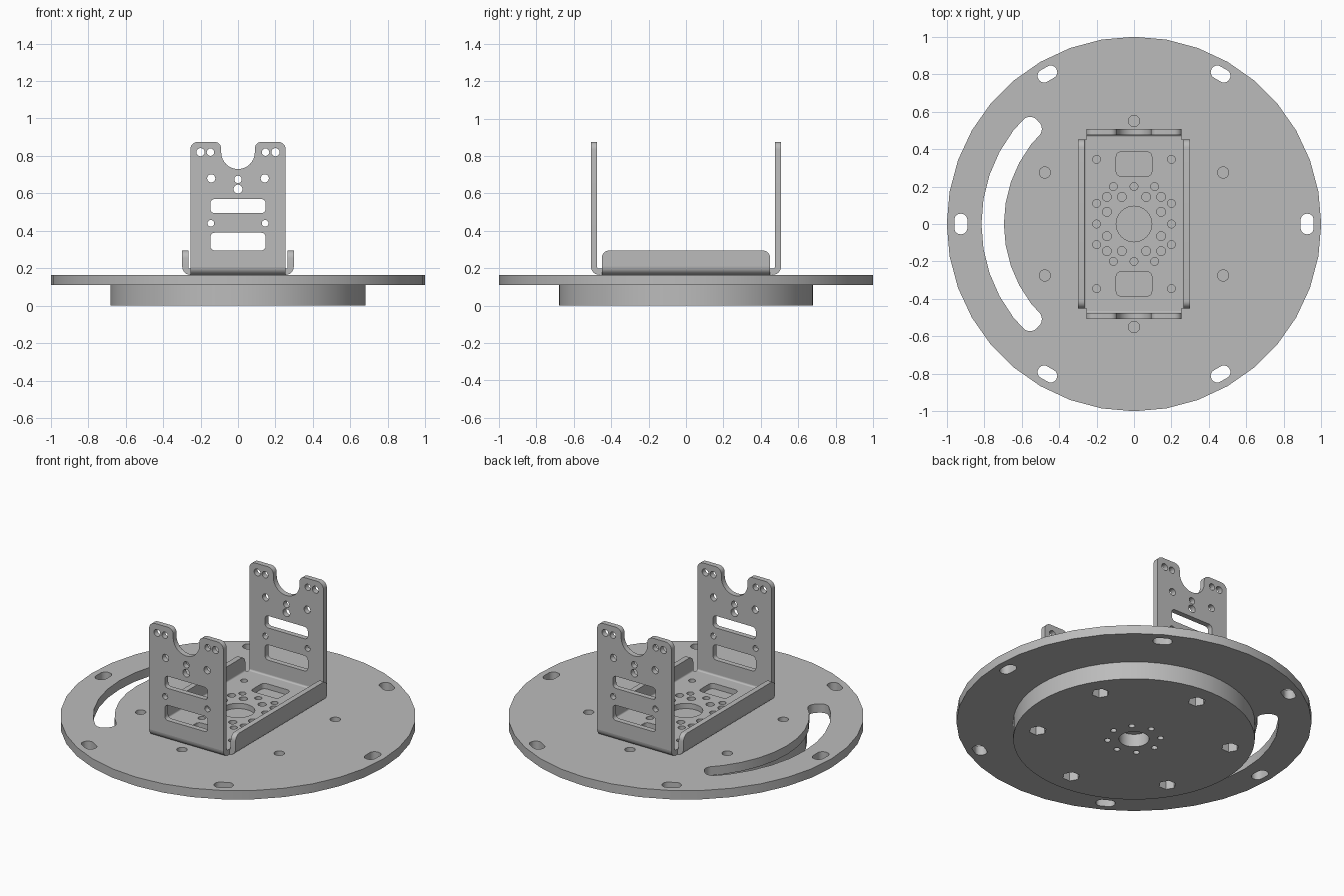
import bpy, bmesh
from math import sin, cos, tan, pi, radians
from mathutils import Vector, Matrix

cube = bpy.data.objects.get("Cube")
if cube:
    bpy.data.objects.remove(cube, do_unlink=True)

grey = bpy.data.materials.new("plain grey")
grey.use_nodes = True
grey.diffuse_color = (0.5, 0.5, 0.5, 1)
grey.node_tree.nodes["Principled BSDF"].inputs["Base Color"].default_value = grey.diffuse_color

parts = []
UPRIGHT_X = Matrix.Rotation(pi / 2, 4, 'X')                       # profile in x, z
UPRIGHT_Y = Matrix.Rotation(pi / 2, 4, 'Z') @ UPRIGHT_X           # profile in y, z


def circle(x, y, r, n=16, start=0.0):
    return [(x + r * cos(start + 2 * pi * i / n), y + r * sin(start + 2 * pi * i / n))
            for i in range(n)]


def fillet(corners, steps=6):
    """Round the corners of a polygon given as (x, y, radius)."""
    out = []
    for i, (x, y, r) in enumerate(corners):
        p = Vector((x, y))
        if r == 0:
            out.append((x, y))
            continue
        a = (Vector(corners[i - 1][:2]) - p).normalized()
        b = (Vector(corners[(i + 1) % len(corners)][:2]) - p).normalized()
        half = a.angle(b) / 2
        centre = p + (a + b).normalized() * (r / sin(half))
        start = p + a * (r / tan(half)) - centre
        end = p + b * (r / tan(half)) - centre
        sweep = start.angle_signed(end)
        for k in range(steps + 1):
            t = -sweep * k / steps
            out.append((centre.x + start.x * cos(t) - start.y * sin(t),
                        centre.y + start.x * sin(t) + start.y * cos(t)))
    return out


def box(x0, x1, y0, y1, r=0.0):
    return fillet([(x0, y0, r), (x1, y0, r), (x1, y1, r), (x0, y1, r)])


def mirrored(x, y, r):
    """Round holes mirrored across both axes."""
    spots = sorted({(sx * x + 0.0, sy * y + 0.0) for sx in (-1, 1) for sy in (-1, 1)})
    return [circle(px, py, r) for px, py in spots]


def plate(name, loops, thickness, location, turn=Matrix()):
    """Extrude an outline with holes, centred on location."""
    curve = bpy.data.curves.new(name, 'CURVE')
    curve.dimensions = '2D'
    curve.fill_mode = 'BOTH'
    curve.extrude = thickness / 2
    for loop in loops:
        spline = curve.splines.new('POLY')
        spline.points.add(len(loop) - 1)
        for point, (x, y) in zip(spline.points, loop):
            point.co = (x, y, 0, 1)
        spline.use_cyclic_u = True
    temp = bpy.data.objects.new(name + " outline", curve)
    bpy.context.collection.objects.link(temp)
    bpy.context.view_layer.update()
    graph = bpy.context.evaluated_depsgraph_get()
    mesh = bpy.data.meshes.new_from_object(temp.evaluated_get(graph))
    bpy.data.objects.remove(temp, do_unlink=True)
    bm = bmesh.new()
    bm.from_mesh(mesh)
    bmesh.ops.remove_doubles(bm, verts=bm.verts, dist=0.0001)
    bmesh.ops.recalc_face_normals(bm, faces=bm.faces)
    bm.transform(Matrix.Translation(location) @ turn)
    bm.to_mesh(mesh)
    bm.free()
    mesh.materials.clear()
    mesh.materials.append(grey)
    obj = bpy.data.objects.new(name, mesh)
    bpy.context.collection.objects.link(obj)
    parts.append(obj)


# Turntable disc: rim slots, long curved slot and bolt holes
disc = [circle(0, 0, 1, 36)]
for i in range(6):
    a = i * pi / 3
    slot = box(-0.035, 0.035, -0.055, 0.055, 0.034)
    disc.append([((0.925 + x) * cos(a) - y * sin(a), (0.925 + x) * sin(a) + y * cos(a))
                 for x, y in slot])
sweep = [radians(133 + 94 * i / 10) for i in range(11)]
outer = [(0.815 * cos(a), 0.815 * sin(a), 0.05 if i in (0, 10) else 0)
         for i, a in enumerate(sweep)]
inner = [(0.695 * cos(a), 0.695 * sin(a), 0.05 if i in (0, 10) else 0)
         for i, a in enumerate(sweep)]
disc.append(fillet(outer + inner[::-1]))
bolts = [(0.55 * cos(radians(30 + 60 * i)), 0.55 * sin(radians(30 + 60 * i))) for i in range(6)]
disc += [circle(x, y, 0.03) for x, y in bolts]
plate("turntable_disc", disc, 0.055, (0, 0, 0.1375))

# Hub under the disc: nut pockets, centre bore and a ring of small holes
hub = [circle(0, 0, 0.68, 64), circle(0, 0, 0.085, 32)]
hub += [circle(x, y, 0.05, 6) for x, y in bolts]
hub += [circle(0.15 * cos(i * pi / 4), 0.15 * sin(i * pi / 4), 0.018) for i in range(8)]
plate("hub", hub, 0.08, (0, 0, 0.04))
plate("hub_top", [circle(0, 0, 0.68, 64)], 0.03, (0, 0, 0.095))

# Bracket floor
SHEET = 0.033
BEND_Z = 0.208
floor = [box(-0.255, 0.255, -0.465, 0.465), circle(0, 0, 0.095, 32)]
floor += [box(-0.095, 0.095, 0.255, 0.385, 0.025), box(-0.095, 0.095, -0.385, -0.255, 0.025)]
for x, y in ((0.2, 0.345), (0.2, 0.11), (0.2, 0), (0.11, 0.2), (0, 0.2)):
    floor += mirrored(x, y, 0.021)
for x, y in ((0.145, 0.145), (0.145, 0.065), (0.065, 0.145)):
    floor += mirrored(x, y, 0.024)
plate("bracket_floor", floor, SHEET, (0, 0, 0.165 + SHEET / 2))

# Tall end plate outline with a round notch in the top edge
half = [(0.255, BEND_Z, 0), (0.255, 0.875, 0.04), (0.09, 0.875, 0.035), (0.09, 0.73, 0.0899)]
end = [fillet(half + [(-x, z, r) for x, z, r in half[::-1]], 8)]
end += [box(-0.147, 0.147, 0.495, 0.57, 0.022), box(-0.147, 0.147, 0.295, 0.39, 0.022)]
for x, z, r in ((0.2, 0.82, 0.022), (0.147, 0.82, 0.02), (0.143, 0.68, 0.022), (0.145, 0.44, 0.018)):
    end += [circle(x, z, r), circle(-x, z, r)]
end += [circle(0, 0.675, 0.02), circle(0, 0.623, 0.024)]

# Low side flange outline
flange = [fillet([(-0.45, BEND_Z, 0), (0.45, BEND_Z, 0), (0.45, 0.295, 0.04), (-0.45, 0.295, 0.04)])]


def bend(side, centre):
    """Quarter ring joining the floor to an upright."""
    angles = [i * pi / 12 for i in range(7)]
    ring = [(r, a) for r, order in ((0.043, angles), (0.01, angles[::-1])) for a in order]
    return [[(side * (centre + r * cos(a)), BEND_Z - r * sin(a)) for r, a in ring]]


for side, ends, sides in ((-1, "front", "right"), (1, "back", "left")):
    plate(ends + "_plate", end, SHEET, (0, side * 0.4915, 0), UPRIGHT_X)
    plate(ends + "_bend", bend(side, 0.465), 0.51, (0, 0, 0), UPRIGHT_Y)
    plate(sides + "_flange", flange, SHEET, (side * 0.2815, 0, 0), UPRIGHT_Y)
    plate(sides + "_bend", bend(side, 0.255), 0.9, (0, 0, 0), UPRIGHT_X)

# Smooth the round walls, keep the edges sharp
bpy.ops.object.select_all(action='DESELECT')
for obj in parts:
    obj.select_set(True)
bpy.context.view_layer.objects.active = parts[0]
bpy.ops.object.shade_smooth_by_angle(angle=radians(30))
